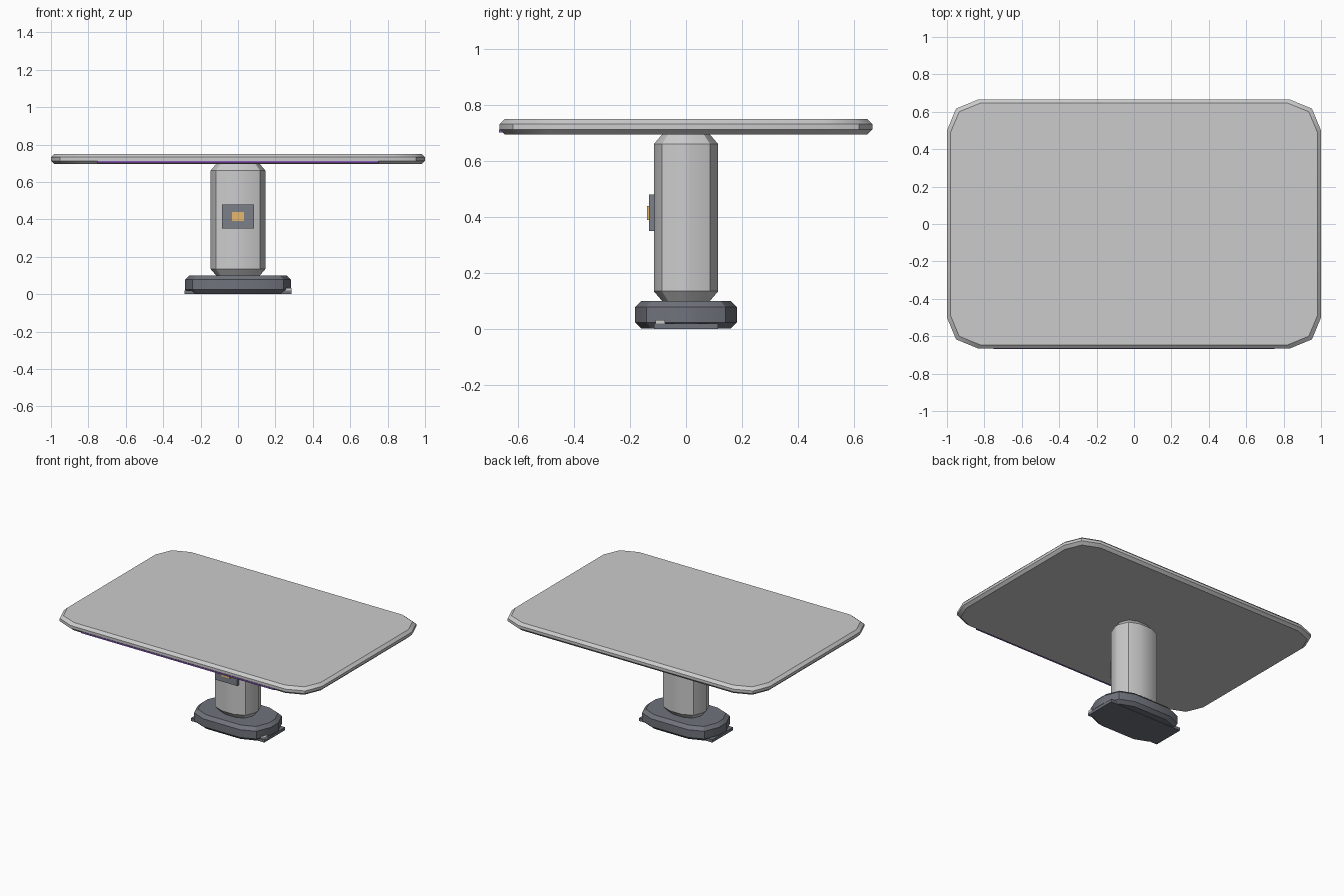
import bpy, bmesh, math

if "Cube" in bpy.data.objects:
    bpy.data.objects.remove(bpy.data.objects["Cube"])


def paint(ob, name, color):
    m = bpy.data.materials.get(name) or bpy.data.materials.new(name)
    m.diffuse_color = (*color, 1)
    m.use_nodes = True
    m.node_tree.nodes["Principled BSDF"].inputs["Base Color"].default_value = m.diffuse_color
    ob.data.materials.append(m)


def outline(hx, hy, r, inset):
    # rounded rectangle with two segments per corner, scaled in by inset
    pts = []
    for i, (sx, sy) in enumerate(((1, 1), (-1, 1), (-1, -1), (1, -1))):
        for k in range(3):
            a = math.radians(90 * i + 45 * k)
            x = sx * (hx - r) + r * math.cos(a)
            y = sy * (hy - r) + r * math.sin(a)
            pts.append((x * (1 - inset / hx), y * (1 - inset / hy)))
    return pts


def slab(name, hx, hy, r, z0, z1, c, inset):
    # rounded block with chamfered top and bottom rims
    bm = bmesh.new()
    rings = []
    for z, ins in ((z0, inset), (z0 + c, 0), (z1 - c, 0), (z1, inset)):
        rings.append([bm.verts.new((x, y, z)) for x, y in outline(hx, hy, r, ins)])
    n = len(rings[0])
    for a, b in zip(rings, rings[1:]):
        for i in range(n):
            j = (i + 1) % n
            bm.faces.new((a[i], a[j], b[j], b[i]))
    bm.faces.new(rings[0][::-1])
    bm.faces.new(rings[-1])
    me = bpy.data.meshes.new(name)
    bm.to_mesh(me)
    bm.free()
    ob = bpy.data.objects.new(name, me)
    bpy.context.collection.objects.link(ob)
    bpy.ops.object.select_all(action='DESELECT')
    ob.select_set(True)
    bpy.context.view_layer.objects.active = ob
    bpy.ops.object.shade_smooth_by_angle(angle=math.radians(30))
    return ob


def box(name, lo, hi):
    bpy.ops.mesh.primitive_cube_add(size=1, location=[(a + b) / 2 for a, b in zip(lo, hi)])
    ob = bpy.context.object
    ob.name = name
    ob.scale = [b - a for a, b in zip(lo, hi)]
    bpy.ops.object.transform_apply(location=False, rotation=False, scale=True)
    return ob


DARK = (0.16, 0.17, 0.20)

# Table top and pedestal
slab("table_top", 1.0, 0.665, 0.165, 0.695, 0.75, 0.018, 0.018)
slab("pedestal_column", 0.147, 0.115, 0.1, 0.1, 0.695, 0.035, 0.03)

# Foot with floor plate and small end tab
paint(slab("pedestal_base", 0.283, 0.182, 0.14, 0.002, 0.1, 0.022, 0.022), "dark_metal", DARK)
paint(box("floor_plate", (-0.285, -0.115, 0.0), (0.285, 0.115, 0.02)), "dark_metal", DARK)
box("base_tab", (0.25, -0.108, 0.02), (0.285, -0.075, 0.033))

# Control panel with lit indicator on the column front
paint(box("control_panel", (-0.085, -0.132, 0.35), (0.085, -0.11, 0.48)), "panel_metal", (0.2, 0.22, 0.25))
paint(box("indicator_light", (-0.033, -0.139, 0.39), (0.033, -0.125, 0.44)), "amber", (0.8, 0.48, 0.15))

# Glow strip under the front edge
paint(box("edge_strip", (-0.75, -0.667, 0.702), (0.75, -0.645, 0.712)), "violet", (0.25, 0.1, 0.5))
